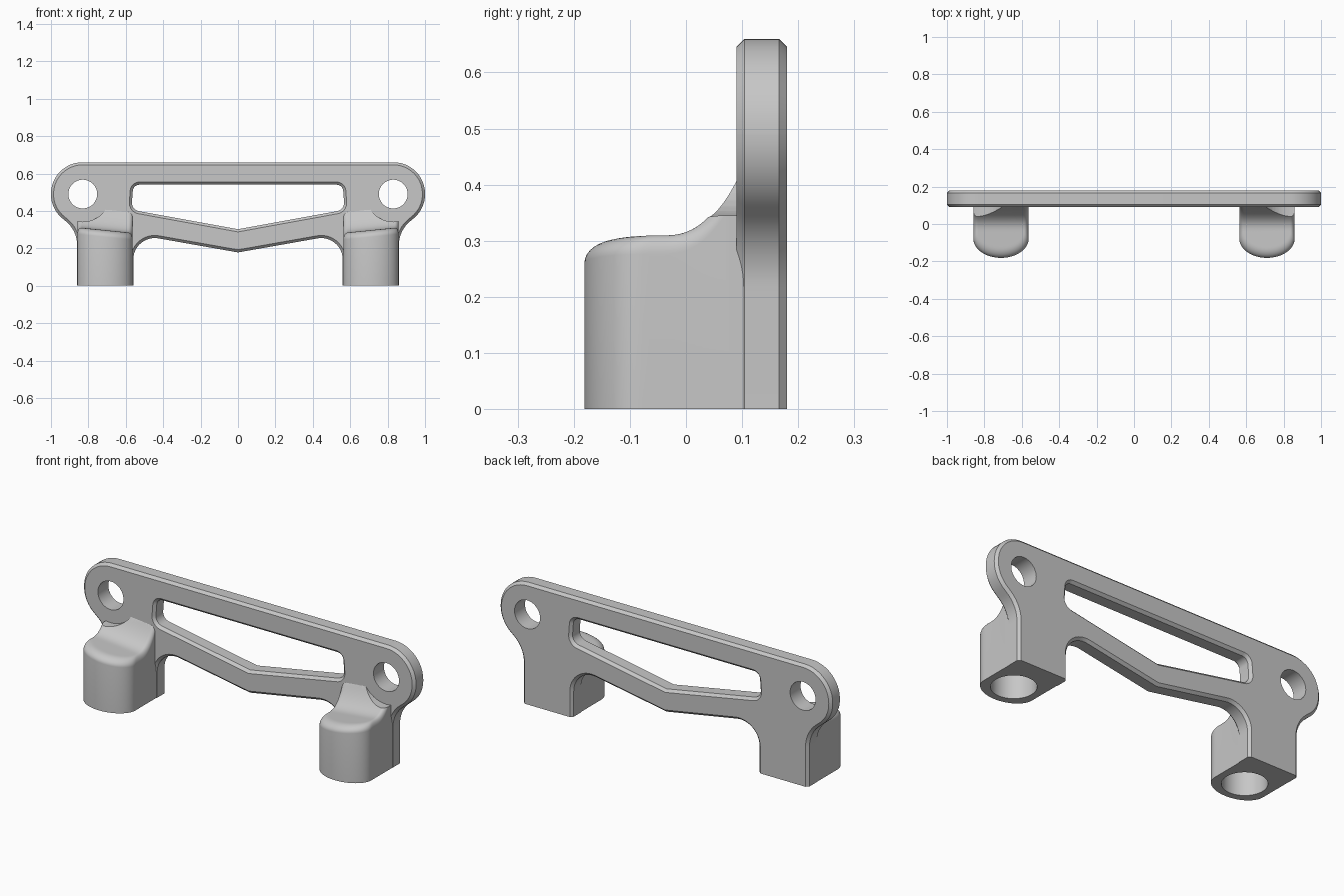
import bpy, bmesh, math
from mathutils import Vector, Matrix

cube = bpy.data.objects.get("Cube")
if cube:
    bpy.data.objects.remove(cube, do_unlink=True)

grey = bpy.data.materials.new("satin grey")
grey.use_nodes = True
grey.diffuse_color = (0.57, 0.57, 0.57, 1)
grey.node_tree.nodes["Principled BSDF"].inputs["Base Color"].default_value = grey.diffuse_color

BACK, FRONT, CHAMFER = 0.18, 0.09, 0.014  # plate faces in y and edge chamfer
EAR = Vector((0.83, 0, 0.49))             # centre of the ear hole
FOOT_X, FOOT_HALF = 0.711, 0.148          # foot centre and half width


def make_object(name, bm):
    bmesh.ops.recalc_face_normals(bm, faces=bm.faces)
    mesh = bpy.data.meshes.new(name)
    bm.to_mesh(mesh)
    bm.free()
    obj = bpy.data.objects.new(name, mesh)
    bpy.context.collection.objects.link(obj)
    mesh.materials.append(grey)
    return obj


def round_poly(corners, steps=12):
    """Replace each (x, z, radius) corner by a tangent arc."""
    out, n = [], len(corners)
    for i, (x, z, r) in enumerate(corners):
        p = Vector((x, z))
        if r == 0:
            out.append(p)
            continue
        a = (Vector(corners[i - 1][:2]) - p).normalized()
        b = (Vector(corners[(i + 1) % n][:2]) - p).normalized()
        half = a.angle(b) / 2
        centre = p + (a + b).normalized() * r / math.sin(half)
        start = p + a * r / math.tan(half) - centre
        end = p + b * r / math.tan(half) - centre
        sweep = math.atan2(start.x * end.y - start.y * end.x, start.dot(end))
        for k in range(steps + 1):
            t = sweep * k / steps
            c, s = math.cos(t), math.sin(t)
            out.append(centre + Vector((c * start.x - s * start.y, s * start.x + c * start.y)))
    return out


def inset(points, distance):
    """Move a counter-clockwise outline inwards by a distance."""
    out, n = [], len(points)
    for i, p in enumerate(points):
        d0 = (p - points[i - 1]).normalized()
        d1 = (points[(i + 1) % n] - p).normalized()
        n0, n1 = Vector((-d0.y, d0.x)), Vector((-d1.y, d1.x))
        out.append(p + (n0 + n1) * distance / (1 + n0.dot(n1)))
    return out


def loft(name, points, sections):
    """Solid through the outline at each (y, inset) section."""
    bm = bmesh.new()
    rings = [[bm.verts.new((p.x, y, p.y)) for p in inset(points, d)] for y, d in sections]
    n = len(points)
    for lower, upper in zip(rings, rings[1:]):
        for i in range(n):
            j = (i + 1) % n
            bm.faces.new((lower[i], lower[j], upper[j], upper[i]))
    bm.faces.new(rings[0])
    bm.faces.new(rings[-1])
    return make_object(name, bm)


def cylinder(name, centre, radius, length, along_y):
    bm = bmesh.new()
    turn = Matrix.Rotation(math.pi / 2, 4, "X") if along_y else Matrix()
    bmesh.ops.create_cone(bm, cap_ends=True, segments=48, radius1=radius, radius2=radius,
                          depth=length, matrix=Matrix.Translation(centre) @ turn)
    return make_object(name, bm)


def cut(obj, cutters):
    """Subtract the cutters, remove them and smooth the curved faces."""
    for cutter in cutters:
        mod = obj.modifiers.new("cut", "BOOLEAN")
        mod.operation, mod.solver, mod.object = "DIFFERENCE", "EXACT", cutter
        cutter.hide_render = True
    bpy.context.view_layer.update()
    graph = bpy.context.evaluated_depsgraph_get()
    mesh = bpy.data.meshes.new_from_object(obj.evaluated_get(graph))
    obj.modifiers.clear()
    obj.data = mesh
    mesh.materials.clear()
    mesh.materials.append(grey)
    for cutter in cutters:
        bpy.data.objects.remove(cutter, do_unlink=True)
    bpy.ops.object.select_all(action="DESELECT")
    obj.select_set(True)
    bpy.context.view_layer.objects.active = obj
    bpy.ops.object.shade_smooth_by_angle(angle=math.radians(30))


def mirrored(half):
    return half + [(-x, z, r) for x, z, r in reversed(half) if x > 0]


# Plate: rounded ears, legs and a shallow V beam along the bottom
outline = mirrored([(0, 0.178, 0), (0.56, 0.277, 0.115), (0.56, -0.1, 0), (0.86, -0.1, 0),
                    (0.86, 0.294, 0.165), (1.0, 0.411, 0.165), (1.0, 0.66, 0.168)])
plate = loft("mounting_plate", round_poly(outline),
             [(FRONT, CHAMFER), (FRONT + CHAMFER, 0), (BACK - CHAMFER, 0), (BACK, CHAMFER)])

# Slot cutter flares past both faces so that the slot is chamfered too
window = mirrored([(0, 0.302, 0), (0.57, 0.406, 0.045), (0.56, 0.54, 0.035)])
slot = loft("slot_cutter", round_poly(window, 8),
            [(FRONT - CHAMFER, -2 * CHAMFER), (FRONT + CHAMFER, 0),
             (BACK - CHAMFER, 0), (BACK + CHAMFER, -2 * CHAMFER)])
holes = [cylinder("hole_cutter", (side * EAR.x, 0.15, EAR.z), 0.077, 0.4, True)
         for side in (1, -1)]
floor_bm = bmesh.new()
bmesh.ops.create_cube(floor_bm, size=1,
                      matrix=Matrix.Translation((0, 0, -0.5)) @ Matrix.Diagonal((3, 1, 1, 1)))
cut(plate, [slot, *holes, make_object("floor_cutter", floor_bm)])


# Feet: rounded front, sloping top that sweeps up into the plate
ROOT, ARC_Y, ARC_DEPTH = 0.165, -0.078, 0.103


def foot_top(u, y, s):
    sweep = max(0, (y + 0.04) / 0.13) ** 2.5
    edge = max(0, 1 - (1 - s) / 0.15)
    height = min(0.297 + 0.11 * sweep, 0.42) + 0.015 * u / FOOT_HALF
    return height - 0.036 * (1 - math.sqrt(1 - edge * edge))


def make_foot(name, side):
    straight = [ROOT + (ARC_Y - ROOT) * k / 20 for k in range(20)]
    plan = [(FOOT_HALF, y) for y in straight]
    for k in range(33):
        a = math.pi * k / 32
        plan.append((FOOT_HALF * math.cos(a), ARC_Y - ARC_DEPTH * math.sin(a)))
    plan += [(-FOOT_HALF, y) for y in reversed(straight)]
    bm = bmesh.new()
    rings = [[bm.verts.new((side * (FOOT_X + u), y, 0)) for u, y in plan]]
    scales = [1 - 0.15 * (1 - math.cos(math.pi / 2 * k / 8)) for k in range(9)]
    scales += [0.85 * (1 - k / 30) for k in range(1, 30)]
    for s in scales:
        ring = []
        for u, y in plan:
            yy = ROOT + s * (y - ROOT)
            ring.append(bm.verts.new((side * (FOOT_X + s * u), yy, foot_top(s * u, yy, s))))
        rings.append(ring)
    tip = bm.verts.new((side * FOOT_X, ROOT, foot_top(0, ROOT, 0)))
    for lower, upper in zip(rings, rings[1:]):
        for i in range(len(plan) - 1):
            bm.faces.new((lower[i], lower[i + 1], upper[i + 1], upper[i]))
    for i in range(len(plan) - 1):
        bm.faces.new((rings[-1][i], rings[-1][i + 1], tip))
    bm.faces.new(rings[0])
    bm.faces.new([r[0] for r in rings] + [tip] + [r[-1] for r in reversed(rings)])
    # Blind bore from below and clearance around the ear hole
    cut(make_object(name, bm),
        [cylinder("bore_cutter", (side * FOOT_X, -0.035, 0), 0.11, 0.44, False),
         cylinder("clearance_cutter", (side * EAR.x, 0, EAR.z), 0.148, 0.8, True)])


make_foot("left_foot", 1)
make_foot("right_foot", -1)
